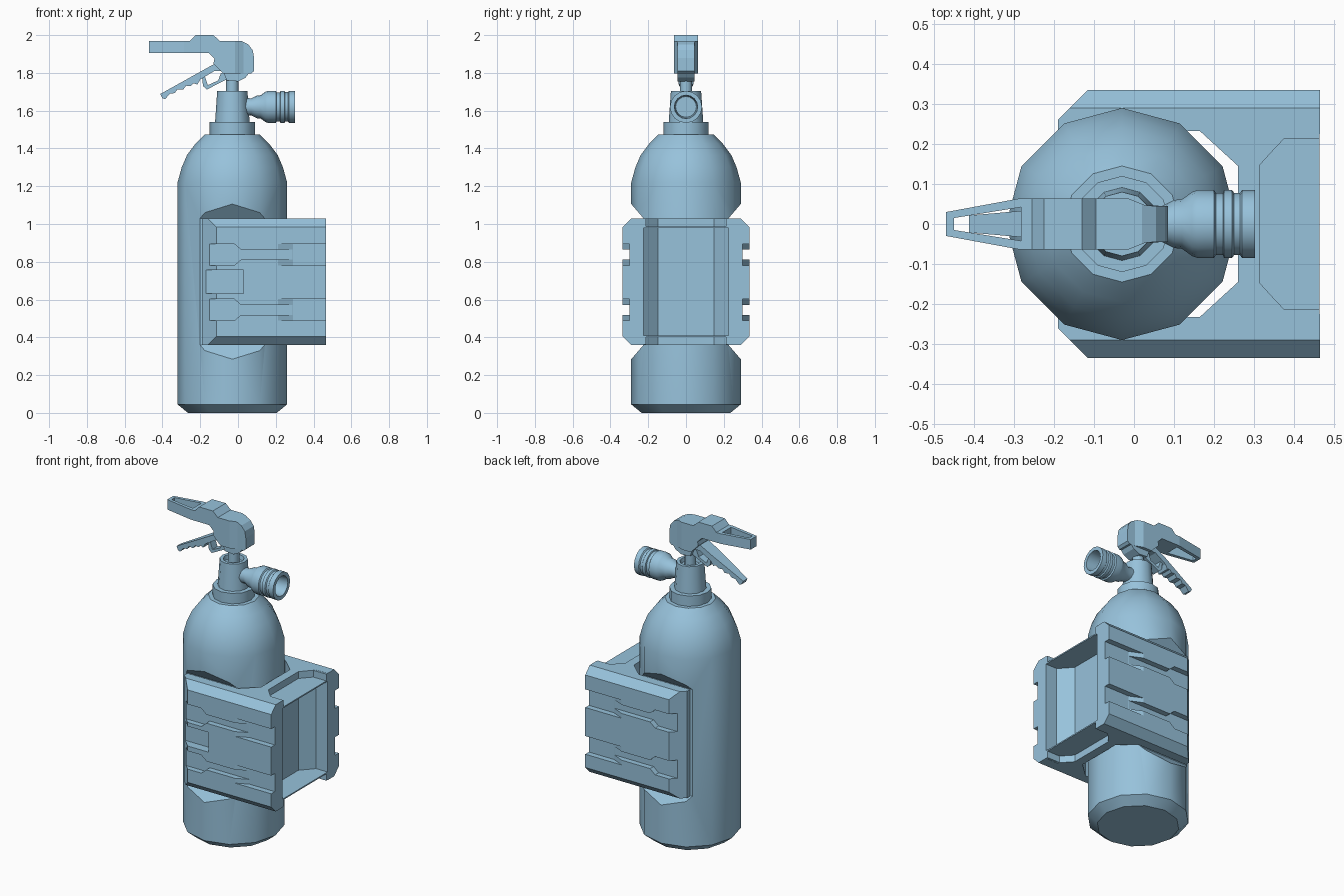
import bpy, bmesh, math
from mathutils import Vector

if "Cube" in bpy.data.objects:
    bpy.data.objects.remove(bpy.data.objects["Cube"], do_unlink=True)

COLOUR = (0.31, 0.54, 0.71, 1)
mat = bpy.data.materials.new("light_blue")
mat.use_nodes = True
mat.diffuse_color = COLOUR
mat.node_tree.nodes["Principled BSDF"].inputs["Base Color"].default_value = COLOUR
CX = -0.03  # bottle axis


def finish(name, bm):
    bmesh.ops.recalc_face_normals(bm, faces=bm.faces)
    me = bpy.data.meshes.new(name)
    bm.to_mesh(me)
    bm.free()
    me.materials.append(mat)
    ob = bpy.data.objects.new(name, me)
    bpy.context.collection.objects.link(ob)
    return ob


def prism(name, pts, lo, hi, axis):
    """Extrude a flat outline along an axis; the outline uses the other two axes in order."""
    place = {"x": lambda u, v, w: (w, u, v),
             "y": lambda u, v, w: (u, w, v),
             "z": lambda u, v, w: (u, v, w)}[axis]
    bm = bmesh.new()
    a, b = [[bm.verts.new(place(u, v, w)) for u, v in pts] for w in (lo, hi)]
    bm.faces.new(a)
    bm.faces.new(b)
    for i in range(len(pts)):
        j = (i + 1) % len(pts)
        bm.faces.new((a[i], a[j], b[j], b[i]))
    return finish(name, bm)


def lathe(name, profile, centre, axis="z", sides=12):
    """Turn (radius, distance) pairs about an axis and cap both ends."""
    bm = bmesh.new()
    rings = []
    for r, h in profile:
        ring = []
        for i in range(sides):
            t = math.tau * i / sides
            c, s = r * math.cos(t), r * math.sin(t)
            p = (c, s, h) if axis == "z" else (h, c, s)
            ring.append(bm.verts.new(Vector(p) + Vector(centre)))
        rings.append(ring)
    for a, b in zip(rings, rings[1:]):
        for i in range(sides):
            j = (i + 1) % sides
            bm.faces.new((a[i], a[j], b[j], b[i]))
    bm.faces.new(rings[0])
    bm.faces.new(rings[-1])
    return smooth(finish(name, bm))


def smooth(ob, angle=38):
    ob.data.shade_smooth()
    ob.data.set_sharp_from_angle(angle=math.radians(angle))
    return ob


def carve(ob, cutters, operation="DIFFERENCE"):
    for c in cutters:
        c.hide_render = True
        m = ob.modifiers.new("cut", "BOOLEAN")
        m.operation, m.object, m.solver = operation, c, "EXACT"
    dg = bpy.context.evaluated_depsgraph_get()
    me = bpy.data.meshes.new_from_object(ob.evaluated_get(dg))
    ob.modifiers.clear()
    ob.data = me
    for c in cutters:
        bpy.data.objects.remove(c, do_unlink=True)
    return ob


def mirrored(half):
    """Close an outline that is symmetric in its second coordinate."""
    return half + [(u, -v) for u, v in reversed(half)]


# Bottle with a flat notch on each side for the bracket
bottle = lathe("bottle", [(.235, 0), (.29, .045), (.29, 1.22), (.268, 1.3),
                          (.24, 1.365), (.195, 1.425), (.145, 1.475)], (CX, 0, 0))
notch = [(.225, .36), (.225, 1.03), (.4, 1.234), (.4, .156)]
carve(bottle, [prism("notch_cutter", [(s * y, z) for y, z in notch], -.6, .6, "x")
               for s in (-1, 1)])
smooth(bottle)

# Collar, valve body and stem
lathe("collar", [(.12, 1.465), (.12, 1.54)], (CX, 0, 0))
lathe("valve_body", [(.092, 1.53), (.08, 1.705), (.06, 1.705), (.055, 1.68)], (CX, 0, 0))
lathe("stem", [(.033, 1.67), (.033, 1.78)], (CX, 0, 0))

# Nozzle pointing sideways, with ribs and an open mouth
lathe("nozzle", [(.05, 0), (.045, .07), (.06, .10), (.062, .12), (.08, .145), (.085, .16),
                 (.085, .2), (.077, .205), (.077, .222), (.085, .225), (.085, .245),
                 (.078, .25), (.078, .265), (.085, .27), (.085, .302), (.062, .302),
                 (.055, .2)], (0, 0, 1.62), "x", 16)

# Bracket: two side jaws joined by a web
plan = mirrored([(-.19, .232), (-.19, .26), (-.115, .335), (.465, .335), (.465, .225),
                 (.385, .225), (.315, .148)])
inner = mirrored([(.26, .145), (.165, .232)])
outline = plan[:7] + plan[7:] + [(.165, -.232), (.26, -.145), (.26, .145), (.165, .232)]
bracket = prism("bracket", outline, .36, 1.03, "z")
section = mirrored([(z, y) for y, z in ((.29, .36), (.335, .405), (.335, .985), (.29, 1.03))])
carve(bracket, [prism("edge_cutter", [(y, z) for z, y in section], -.6, .6, "x")], "INTERSECT")

# Side channels: a bulb, a narrow run and a wide ramped exit
cutters = []
for s in (-1, 1):
    lo, hi = sorted((s * .3, s * .4))
    for zc in (.545, .838):
        run = [(-.3, .057), (-.02, .057), (.015, .027), (.3, .027)]
        cutters.append(prism("channel_cutter", [(x, zc + d) for x, d in run] +
                             [(x, zc - d) for x, d in reversed(run)], lo, hi, "y"))
        ramp = [(.21, .336), (.29, .299), (.5, .299), (.5, .4), (.21, .4)]
        cutters.append(prism("exit_cutter", [(x, s * y) for x, y in ramp],
                             zc - .057, zc + .057, "z"))
cutters.append(prism("pocket_cutter", [(-.3, .633), (.03, .633), (.03, .757), (-.3, .757)],
                     -.4, -.28, "y"))
carve(bracket, cutters)

# Thin sheets closing the top and bottom of the rear pocket
pocket = mirrored([(.3, .15), (.375, .232), (.464, .232)])
for name, z in (("lower_sheet", .403), ("upper_sheet", .979)):
    prism(name, pocket, z, z + .008, "z")

# Rim on each sheet, slightly narrowing the pocket opening
for name, z in (("lower_rim", .361), ("upper_rim", .979)):
    for s in (-1, 1):
        rim = [(.315, .15), (.375, .213), (.464, .213), (.464, .23), (.375, .23)]
        prism(name, [(x, s * y) for x, y in rim], z, z + .05, "z")

# Carrying handle with a rounded head, tapered grip and open slot
handle = prism("handle", [(-.47, 1.968), (-.255, 1.968), (-.225, 2), (-.13, 2), (-.095, 1.968),
                          (.02, 1.968), (.055, 1.95), (.078, 1.92), (.085, 1.88), (.085, 1.81),
                          (.07, 1.797), (-.078, 1.797), (-.13, 1.85), (-.125, 1.875),
                          (-.155, 1.905), (-.47, 1.905)], -.065, .065, "y")
taper = mirrored([(-.48, .028), (-.285, .064), (-.015, .064), (.03, .046), (.1, .044)])
carve(handle, [prism("taper_cutter", taper, 1.7, 2.1, "z")], "INTERSECT")
slot = mirrored([(-.45, .015), (-.283, .042)])
carve(handle, [prism("slot_cutter", slot, 1.8, 2.1, "z")])

# Block under the head
prism("head_block", [(-.075, 1.80), (-.06, 1.76), (0, 1.755), (.04, 1.775), (.06, 1.80)],
      -.045, .045, "y")

# Squeeze lever with finger ripples, tapered towards its tip
lever = prism("lever", [(-.412, 1.688), (-.13, 1.845), (-.08, 1.84), (-.08, 1.81), (-.125, 1.81),
                        (-.2, 1.765), (-.215, 1.738), (-.235, 1.745), (-.25, 1.73),
                        (-.275, 1.732), (-.29, 1.712), (-.32, 1.713), (-.335, 1.693),
                        (-.36, 1.69), (-.385, 1.662), (-.4, 1.665)], -.05, .05, "y")
carve(lever, [prism("lever_taper", mirrored([(-.45, .018), (-.2, .04), (0, .045)]),
                    1.6, 1.9, "z")], "INTERSECT")

# Curved guard linking the lever to the head
prism("lever_guard", [(-.19, 1.775), (-.185, 1.73), (-.165, 1.712), (-.11, 1.74), (-.06, 1.765),
                      (-.06, 1.80), (-.09, 1.80), (-.105, 1.76), (-.16, 1.735), (-.175, 1.78)],
      -.025, .025, "y")
